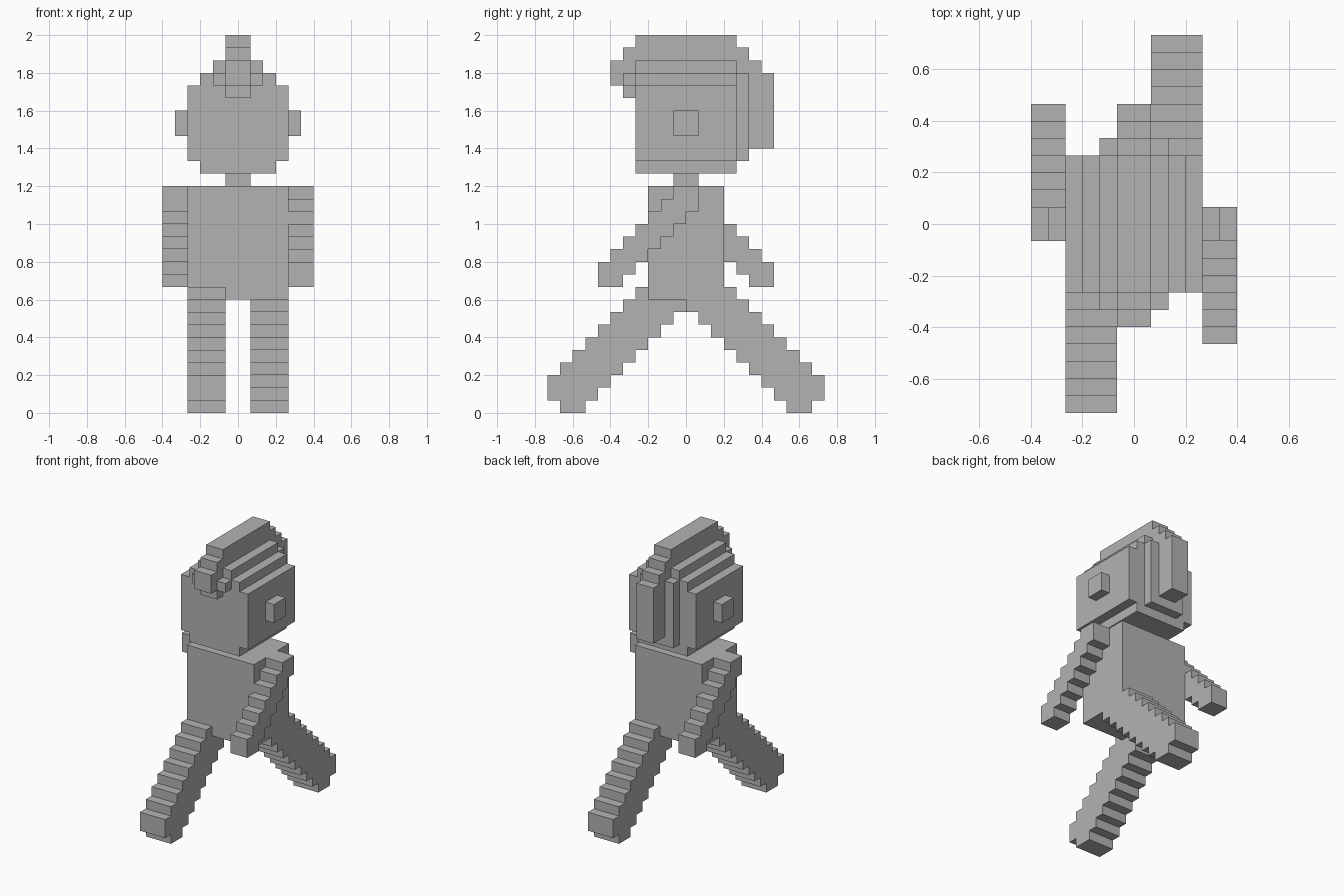
import bpy
import bmesh

UNIT = 1 / 15  # edge length of one block

cube = bpy.data.objects.get("Cube")
if cube:
    bpy.data.objects.remove(cube, do_unlink=True)

grey = bpy.data.materials.new("plain grey")
grey.use_nodes = True
grey.diffuse_color = (0.45, 0.45, 0.45, 1)
grey.node_tree.nodes["Principled BSDF"].inputs["Base Color"].default_value = (0.45, 0.45, 0.45, 1)


def stack(name, x0, x1, z, rows):
    """Stepped prism from x0 to x1; rows are (y_min, y_max), one block high, going up from z."""
    front, back = [], []
    for i, (a, b) in enumerate(rows):
        for h in (z + i, z + i + 1):
            front.append((a, h))
            back.append((b, h))
    # Drop repeated points and points in the middle of straight edges
    ring = front + back[::-1]
    outline = []
    for i, p in enumerate(ring):
        q, r = ring[i - 1], ring[(i + 1) % len(ring)]
        straight = any(q[k] == p[k] == r[k] for k in (0, 1))
        if not straight and p != q:
            outline.append(p)
    bm = bmesh.new()
    face = bm.faces.new([bm.verts.new((x0 * UNIT, y * UNIT, h * UNIT)) for y, h in outline])
    grown = bmesh.ops.extrude_face_region(bm, geom=[face], use_keep_orig=True)
    moved = [v for v in grown["geom"] if isinstance(v, bmesh.types.BMVert)]
    bmesh.ops.translate(bm, verts=moved, vec=((x1 - x0) * UNIT, 0, 0))
    bmesh.ops.recalc_face_normals(bm, faces=bm.faces)
    mesh = bpy.data.meshes.new(name)
    bm.to_mesh(mesh)
    bm.free()
    mesh.materials.append(grey)
    obj = bpy.data.objects.new(name, mesh)
    bpy.context.collection.objects.link(obj)
    return obj


def flip(rows):
    return [(-b, -a) for a, b in rows]


# Body
stack("torso", -4, 4, 9, [(-3, 3)] * 9)
stack("neck", -1, 1, 18, [(-1, 1)])

# Legs in mid stride: stepped diagonals with a rounded foot
leg = [(8, 10), (7, 11)] + [(6 - i, 11 - i) for i in range(6)] + [(0, 5), (3, 4)]
stack("left_leg", 1, 4, 0, leg)
stack("right_leg", -4, -1, 0, flip(leg))

# Arms swing opposite to the legs
arm = [(-7, -5)] + [(i - 7, i - 4) for i in range(5)] + [(-2, 1), (-1, 1)]
stack("left_arm", 4, 6, 10, arm)
stack("right_arm", -6, -4, 10, flip(arm))

# Head
stack("jaw", -3, 3, 19, [(-4, 4)])
stack("head", -4, 4, 20, [(-4, 4)] * 6)

# Central hair crest
stack("crest_top", -1, 1, 26, [(-6, 7), (-6, 6), (-5, 5), (-4, 4)])
stack("crest_fringe", -1, 1, 25, [(-5, -4)])
stack("crest_back", -1, 1, 20, [(4, 5)] + [(4, 7)] * 5)

# Ears and the hair on both sides of the crest
for side, s in (("left", 1), ("right", -1)):
    def band(name, a, b, z, rows):
        stack(side + "_" + name, min(a * s, b * s), max(a * s, b * s), z, rows)
    band("ear", 4, 5, 22, [(-1, 1)] * 2)
    band("inner_hair_top", 1, 2, 26, [(-5, 5), (-4, 4)])
    band("inner_hair_back", 1, 2, 20, [(4, 5)] * 6)
    band("outer_hair", 2, 3, 26, [(-4, 4)])
